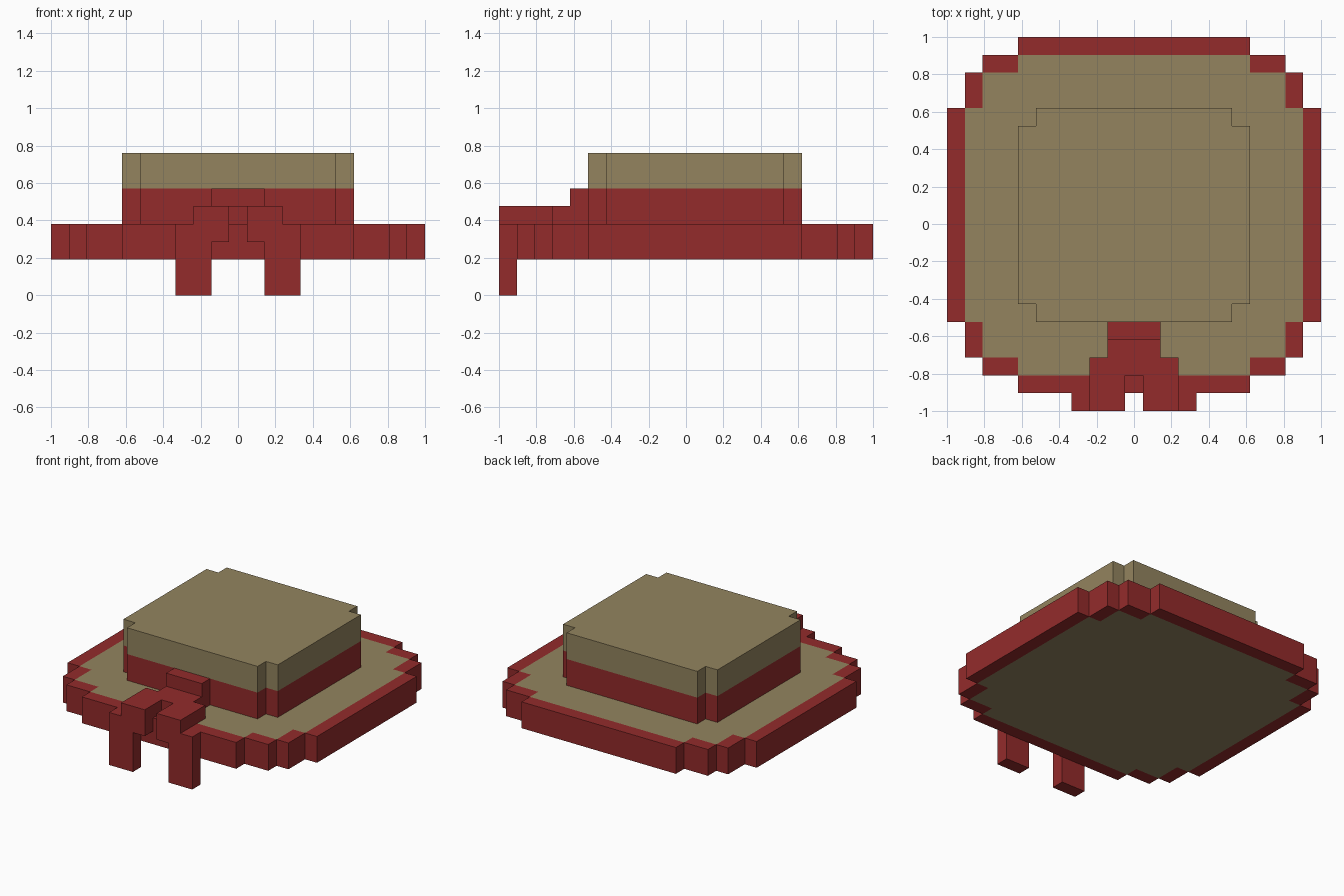
import bpy
import bmesh
from mathutils import Vector

cube = bpy.data.objects.get("Cube")
if cube:
    bpy.data.objects.remove(cube, do_unlink=True)

U = 2 / 21      # size of one block
MID_Y = 0.5     # hat centre along y, in blocks


def make_material(name, rgb):
    mat = bpy.data.materials.new(name)
    mat.use_nodes = True
    mat.diffuse_color = (*rgb, 1)
    mat.node_tree.nodes["Principled BSDF"].inputs["Base Color"].default_value = (*rgb, 1)
    return mat


RED = make_material("red", (0.292, 0.024, 0.024))
TAN = make_material("straw tan", (0.292, 0.231, 0.114))


def inside(box, p):
    return all(box[i][0] < p[i] < box[i][1] for i in range(3))


def centred(half_x, half_y, z0, z1):
    """Box centred on the hat, from half sizes in blocks."""
    return ((-half_x, half_x), (MID_Y - half_y, MID_Y + half_y), (z0, z1))


def block_mesh(name, boxes, is_tan, cuts=()):
    """Outer skin of the union of boxes, minus cuts, with tan faces by rule."""
    lines = [sorted({v for b in (*boxes, *cuts) for v in b[a]}) for a in range(3)]
    count = [len(line) - 1 for line in lines]

    def solid(cell):
        if any(not 0 <= cell[a] < count[a] for a in range(3)):
            return False
        p = [(lines[a][cell[a]] + lines[a][cell[a] + 1]) / 2 for a in range(3)]
        return any(inside(b, p) for b in boxes) and not any(inside(c, p) for c in cuts)

    bm = bmesh.new()
    corners = {}

    def vert(key):
        if key not in corners:
            corners[key] = bm.verts.new([lines[a][key[a]] * U for a in range(3)])
        return corners[key]

    cells = [(i, j, k) for i in range(count[0]) for j in range(count[1])
             for k in range(count[2])]
    for cell in filter(solid, cells):
        for axis in range(3):
            b, c = (axis + 1) % 3, (axis + 2) % 3
            for side in (0, 1):
                near = list(cell)
                near[axis] += 2 * side - 1
                if solid(near):
                    continue
                loop = []
                for db, dc in ((0, 0), (1, 0), (1, 1), (0, 1)):
                    key = list(cell)
                    key[axis] += side
                    key[b] += db
                    key[c] += dc
                    loop.append(vert(tuple(key)))
                face = bm.faces.new(loop if side else loop[::-1])
                face.normal_update()
                centre = face.calc_center_median() / U
                face.material_index = int(is_tan(centre, face.normal))

    # Merge the flat pieces of each colour
    bmesh.ops.dissolve_limit(bm, angle_limit=0.01, verts=bm.verts[:],
                             edges=bm.edges[:], delimit={'MATERIAL'})
    mesh = bpy.data.meshes.new(name)
    bm.to_mesh(mesh)
    bm.free()
    mesh.materials.append(RED)
    mesh.materials.append(TAN)
    obj = bpy.data.objects.new(name, mesh)
    bpy.context.collection.objects.link(obj)
    return obj


# Brim: stepped round slab, tan inside a red border on both faces
brim_steps = [(10.5, 6), (9.5, 8), (8.5, 9), (6.5, 10)]
straw = [centred(hx, hy, 0, 9) for hx, hy in ((9.5, 6), (8.5, 8), (6.5, 9))]
block_mesh("brim", [centred(hx, hy, 2, 4) for hx, hy in brim_steps],
           lambda p, n: abs(n.z) > 0.5 and any(inside(s, p) for s in straw))

# Crown: notched corners, red band below and tan above
block_mesh("crown", [centred(hx, hy, z, z + 2) for z in (4, 6)
                     for hx, hy in ((6.5, 5), (5.5, 6))],
           lambda p, n: p.z > 6)

# Bow: knot against the crown, slab over the brim, two loops and hanging tails
bow = [
    ((-1.5, 1.5), (-6.5, -5.5), (4, 6)),
    ((-1.5, 1.5), (-7.5, -6.5), (4, 5)),
    ((-2.5, 2.5), (-9.5, -7.5), (4, 5)),
]
for s in (-1, 1):
    bow.append((tuple(sorted((0.5 * s, 2.5 * s))), (-10.5, -9.5), (3, 5)))
    bow.append((tuple(sorted((1.5 * s, 3.5 * s))), (-10.5, -9.5), (0, 4)))
notch = ((-0.5, 0.5), (-10.5, -8.5), (3, 6))
block_mesh("bow", bow, lambda p, n: False, cuts=[notch])
